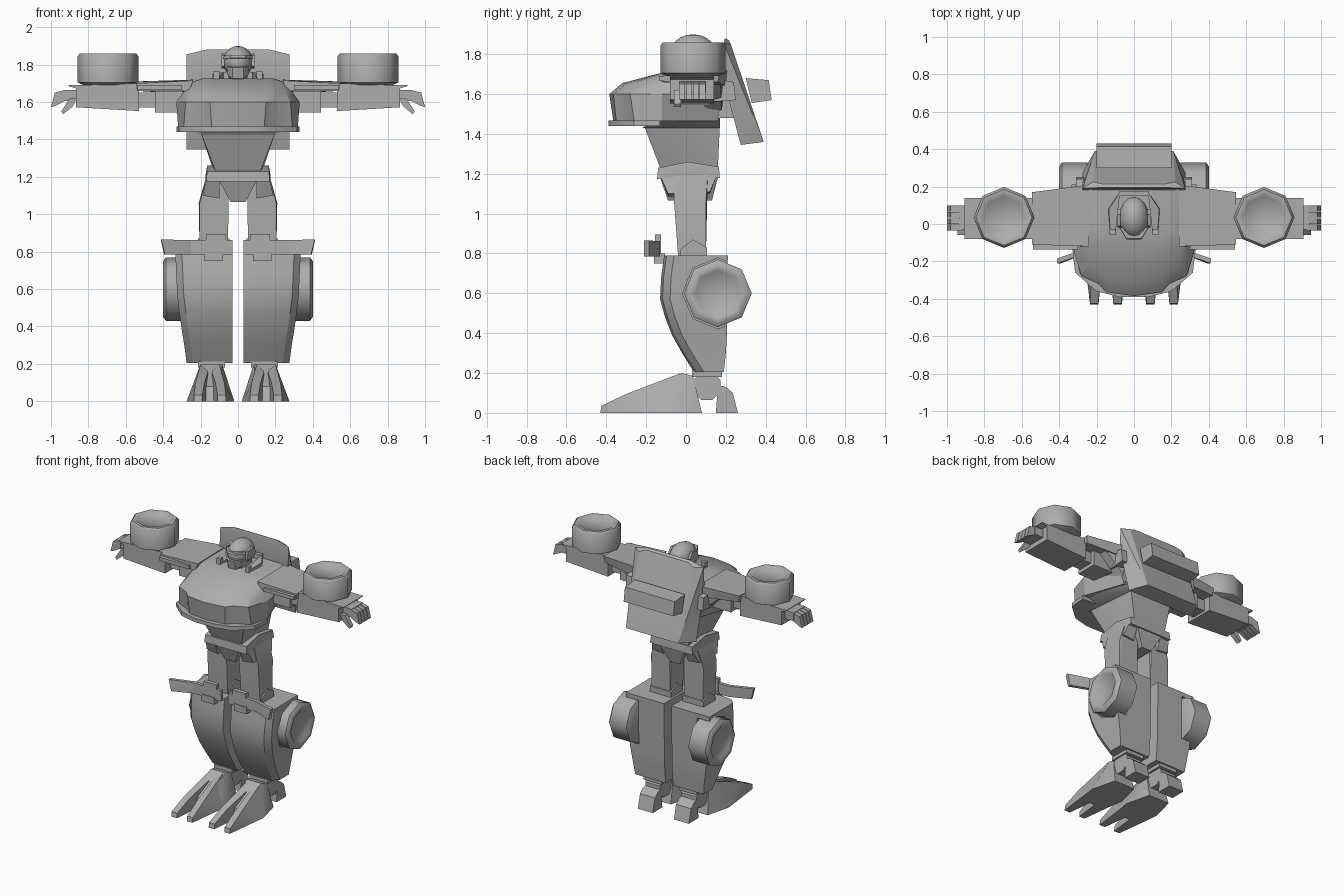
import bpy, bmesh, math
from mathutils import Vector

if "Cube" in bpy.data.objects:
    bpy.data.objects.remove(bpy.data.objects["Cube"])

grey = bpy.data.materials.new("plain grey")
grey.diffuse_color = (0.42, 0.42, 0.42, 1)
grey.use_nodes = True
grey.node_tree.nodes["Principled BSDF"].inputs["Base Color"].default_value = grey.diffuse_color


def finish(name, bm, mirror=False, angle=30):
    """Turn a bmesh into a shaded object, optionally mirrored across x."""
    if mirror:
        geo = bmesh.ops.duplicate(bm, geom=bm.verts[:] + bm.edges[:] + bm.faces[:])["geom"]
        for v in geo:
            if isinstance(v, bmesh.types.BMVert):
                v.co.x = -v.co.x
        bmesh.ops.reverse_faces(bm, faces=[f for f in geo if isinstance(f, bmesh.types.BMFace)])
    bmesh.ops.recalc_face_normals(bm, faces=bm.faces[:])
    me = bpy.data.meshes.new(name)
    bm.to_mesh(me)
    bm.free()
    me.materials.append(grey)
    me.shade_smooth()
    me.set_sharp_from_angle(angle=math.radians(angle))
    ob = bpy.data.objects.new(name, me)
    bpy.context.collection.objects.link(ob)
    return ob


def hull(name, pts, mirror=True, sym=False):
    """Convex part through corner points; sym adds the points' own reflections."""
    bm = bmesh.new()
    if sym:
        pts = pts + [(-x, y, z) for x, y, z in pts]
    for p in pts:
        bm.verts.new(p)
    res = bmesh.ops.convex_hull(bm, input=bm.verts[:])
    junk = [g for g in set(res["geom_interior"] + res["geom_unused"]) if isinstance(g, bmesh.types.BMVert)]
    bmesh.ops.delete(bm, geom=junk, context='VERTS')
    bmesh.ops.remove_doubles(bm, verts=bm.verts[:], dist=0.0005)
    bmesh.ops.dissolve_limit(bm, angle_limit=0.03, verts=bm.verts[:], edges=bm.edges[:])
    return finish(name, bm, mirror and not sym)


def box(name, x, y, z, mirror=True):
    return hull(name, [(a, b, c) for a in x for b in y for c in z], mirror)


def extrude_x(name, x0, x1, profile, mirror=True):
    """Convex side profile (y, z) carried from x0 to x1."""
    return hull(name, [(x, y, z) for x in (x0, x1) for y, z in profile], mirror)


def loft(name, rings, mirror=False, angle=30):
    bm = bmesh.new()
    vs = [[bm.verts.new(p) for p in r] for r in rings]
    n = len(rings[0])
    for a, b in zip(vs, vs[1:]):
        for i in range(n):
            j = (i + 1) % n
            bm.faces.new((a[i], a[j], b[j], b[i]))
    bm.faces.new(vs[0][::-1])
    bm.faces.new(vs[-1])
    return finish(name, bm, mirror, angle)


def wheel(name, centre, axis, levels):
    """Eight-sided tyre with a recessed hub; levels are (distance along axis, radius)."""
    rings = []
    for d, r in levels:
        ring = []
        for i in range(8):
            a = i * math.pi / 4
            u, v = r * math.cos(a), r * math.sin(a)
            p = (d, u, v) if axis == 'x' else (u, v, d)
            ring.append(tuple(Vector(centre) + Vector(p)))
        rings.append(ring)
    return loft(name, rings, True, 50)


# ---- chest shaped like a car bonnet
def body_ring(z, half):
    right = [(x, y, z) for x, y in half]
    return right + [(-x, y, z) for x, y, z in right[:0:-1]]


loft("chest", [
    body_ring(1.465, [(0, -.365), (.14, -.35), (.2, -.3), (.29, -.26), (.32, -.12), (.22, .16)]),
    body_ring(1.60, [(0, -.385), (.15, -.365), (.19, -.32), (.28, -.28), (.33, -.12), (.28, .17)]),
    body_ring(1.655, [(0, -.32), (.14, -.3), (.18, -.275), (.25, -.22), (.29, -.11), (.28, .18)]),
    body_ring(1.705, [(0, -.13), (.1, -.13), (.15, -.125), (.21, -.11), (.25, -.07), (.26, .19)]),
    body_ring(1.725, [(0, -.06), (.08, -.06), (.12, -.055), (.16, -.05), (.19, -.02), (.2, .19)]),
])
hull("chest_lip", [(x, y, z) for x, y in [(.33, -.13), (.315, -.26), (.2, -.36), (.08, -.39)]
                   for z in (1.44, 1.468)], sym=True)
hull("torso_underside", [(.31, -.13, 1.48), (.22, .17, 1.48), (.2, -.22, 1.43), (.17, .17, 1.43)], sym=True)
hull("waist", [(.2, -.21, 1.44), (.17, .17, 1.45), (.12, -.13, 1.23), (.13, .16, 1.23)], sym=True)

# ---- pelvis
hull("belt", [(x, y, z) for x, y, z in [
    (.17, -.145, 1.175), (.165, -.14, 1.23), (.175, .01, 1.2), (.165, .01, 1.26),
    (.17, .17, 1.18), (.165, .165, 1.235)]], sym=True)
hull("crotch", [(.1, -.13, 1.18), (.1, .16, 1.18), (.04, -.09, 1.065), (.04, .13, 1.065)], sym=True)

# ---- backpack
hull("backpack", [(.275, .19, 1.855), (.17, .195, 1.88), (.17, .215, 1.87), (.22, .225, 1.85),
                  (.21, .39, 1.36), (.275, .275, 1.345), (.275, .18, 1.70)], sym=True)
extrude_x("backpack_box", -.2, .2, [(.30, 1.68), (.415, 1.67), (.43, 1.57), (.33, 1.555)], False)
box("backpack_mount", (-.16, .16), (.1, .26), (1.48, 1.7), False)
extrude_x("backpack_hinge", .2, .31, [(.12, 1.56), (.25, 1.57), (.24, 1.66), (.14, 1.68)])

# ---- head
bm = bmesh.new()
bmesh.ops.create_uvsphere(bm, u_segments=16, v_segments=10, radius=1)
for v in bm.verts:
    v.co = (v.co.x * .08, v.co.y * .11 + .035, v.co.z * .085 + 1.815)
finish("helmet", bm)
hull("face_mask", [(.06, -.05, 1.79), (.03, -.08, 1.785), (.055, -.04, 1.745), (.03, -.07, 1.725),
                   (.04, .03, 1.715), (.06, .05, 1.79)], sym=True)
hull("brow", [(.075, -.02, 1.85), (.04, -.078, 1.85), (.04, -.082, 1.835), (.078, -.02, 1.83)], sym=True)
extrude_x("ear_guard", .072, .088, [(-.02, 1.79), (-.01, 1.85), (.05, 1.86), (.08, 1.82), (.05, 1.78)])
box("neck", (-.05, .05), (-.03, .09), (1.68, 1.77), False)

# ---- collar around the head
hull("collar_side", [(.1, -.06, 1.7), (.13, -.06, 1.7), (.1, -.06, 1.735), (.125, -.06, 1.735), (.12, .08, 1.7),
                     (.14, .08, 1.7), (.12, .08, 1.75), (.135, .08, 1.75), (.075, .17, 1.7), (.075, .17, 1.76)])
box("collar_back", (-.08, .08), (.15, .175), (1.7, 1.76), False)
box("collar_post", (.1, .13), (-.06, -.03), (1.7, 1.765))

# ---- shoulders and arms
hull("shoulder_plate", [(.24, -.12, 1.715), (.545, -.11, 1.70), (.545, .17, 1.71), (.24, .21, 1.72),
                        (.26, -.12, 1.66), (.54, -.11, 1.66), (.54, .16, 1.66), (.26, .2, 1.64)])
box("shoulder_front_strip", (.3, .54), (-.135, -.11), (1.665, 1.69))
hull("shoulder_rear_brace", [(.24, .1, 1.5), (.24, .18, 1.52), (.25, .2, 1.68), (.42, .17, 1.68), (.42, .06, 1.67)])
box("upper_arm", (.25, .445), (-.04, .12), (1.545, 1.665))
box("elbow", (.44, .56), (-.02, .09), (1.57, 1.65))
hull("forearm", [(.53, y, z) for y in (-.08, .14) for z in (1.552, 1.70)]
     + [(.865, y, z) for y in (-.08, .14) for z in (1.572, 1.69)])
hull("wrist_plate", [(x, y, z) for x, z in [(.84, 1.665), (.905, 1.685), (.84, 1.69), (.905, 1.69)]
                     for y in (-.08, .14)])
box("palm", (.85, .935), (-.03, .1), (1.605, 1.665))
for i in range(4):
    y = -.034 + .034 * i
    hull("finger", [(x, b, z) for x, z in [(.92, 1.665), (.98, 1.65), (1.0, 1.572), (.975, 1.58), (.92, 1.61)]
                    for b in (y, y + .03)])
hull("thumb", [(x, y, z) for x, z in [(.86, 1.62), (.9, 1.62), (.945, 1.55), (.935, 1.535), (.885, 1.575)]
               for y in (-.06, -.025)])
wheel("arm_wheel", (.695, .035, 0), 'z', [(1.69, .13), (1.705, .163), (1.845, .163), (1.86, .15),
                                         (1.86, .125), (1.85, .115)])

# ---- thighs and knees
hull("thigh", [(.06, -.06, 1.22), (.165, -.06, 1.22), (.06, .11, 1.22), (.165, .11, 1.22),
               (.205, -.06, 1.06), (.21, .1, 1.06), (.05, -.06, 1.06), (.05, .1, 1.06),
               (.055, -.04, .79), (.205, -.04, .79), (.055, .1, .79), (.205, .1, .79)])
hull("hip_guard", [(.1, -.125, 1.18), (.17, -.125, 1.18), (.1, .15, 1.18), (.17, .15, 1.18),
                   (.1, -.09, 1.085), (.19, -.09, 1.1), (.1, .12, 1.1), (.19, .12, 1.11)])
extrude_x("knee", .045, .215, [(-.03, .78), (-.03, .82), (.035, .87), (.105, .83), (.105, .78)])

# ---- lower legs, with a wheel recess cut out
rings = []
for z, front, out, back in [(.205, .04, .275, .19), (.3, -.02, .287, .2), (.39, -.07, .302, .205),
                            (.48, -.105, .315, .206), (.57, -.13, .325, .207), (.68, -.125, .33, .208),
                            (.79, -.11, .335, .21)]:
    rings.append([(.03, front, z), (out - .1, front, z), (out - .035, front + .012, z),
                  (out, front + .05, z), (out, back, z), (.03, back, z)])
leg = loft("lower_leg", rings)
cutter = wheel("wheel_recess_cutter", (0, .16, .6), 'x', [(.235, .178), (.5, .178)])
cutter.hide_render = True
mod = leg.modifiers.new("recess", 'BOOLEAN')
mod.operation, mod.object, mod.solver = 'DIFFERENCE', cutter, 'EXACT'
bpy.context.view_layer.update()
cut = bmesh.new()
cut.from_object(leg, bpy.context.evaluated_depsgraph_get())
for ob in (leg, cutter):
    bpy.data.objects.remove(ob)
finish("lower_legs", cut, True)
wheel("leg_wheel", (0, .16, .6), 'x', [(.235, .14), (.25, .17), (.385, .17), (.4, .15), (.4, .125), (.39, .115)])

# ---- swept plates across the shins
hull("shin_plate", [(x, y, z) for x, y in [(.03, -.155), (.03, -.13), (.25, -.155), (.25, -.13)]
                    for z in (.785, .862)])
hull("shin_plate_wing", [(.25, -.155, .785), (.25, -.13, .785), (.25, -.155, .862), (.25, -.13, .862),
                         (.39, -.21, .785), (.395, -.185, .785), (.41, -.21, .865), (.413, -.185, .865)])
box("shin_plate_clip", (.08, .18), (-.16, -.105), (.75, .8))
box("shin_plate_tab", (.065, .17), (-.155, -.125), (.8, .895))

# ---- ankles and feet
extrude_x("ankle", .085, .205, [(.105 + .075 * math.cos(a * math.pi / 4 + .39),
                                 .135 + .075 * math.sin(a * math.pi / 4 + .39)) for a in range(8)])
box("ankle_block", (.07, .215), (.03, .18), (.18, .212))
hull("foot", [(.275, -.1, 0), (.02, -.1, 0), (.23, .08, 0), (.065, .08, 0), (.25, -.25, 0), (.05, -.25, 0),
              (.2, -.02, .2), (.085, -.02, .2), (.205, .035, .185), (.08, .035, .185), (.205, .04, .11),
              (.08, .04, .11), (.2, -.22, .08), (.1, -.22, .08)])
for name, flip in (("outer_toe", False), ("inner_toe", True)):
    toe = [(.275, -.1, 0), (.165, -.2, 0), (.235, -.43, 0), (.19, -.43, 0), (.235, -.425, .035),
           (.19, -.425, .035), (.228, -.3, .095), (.18, -.3, .095), (.2, -.03, .198), (.16, -.1, .16)]
    hull(name, [(.3 - x if flip else x, y, z) for x, y, z in toe])
hull("heel", [(x, y, z) for x in (.085, .205) for y, z in [(.15, 0), (.26, 0), (.235, .1), (.16, .14), (.2, .13)]])
